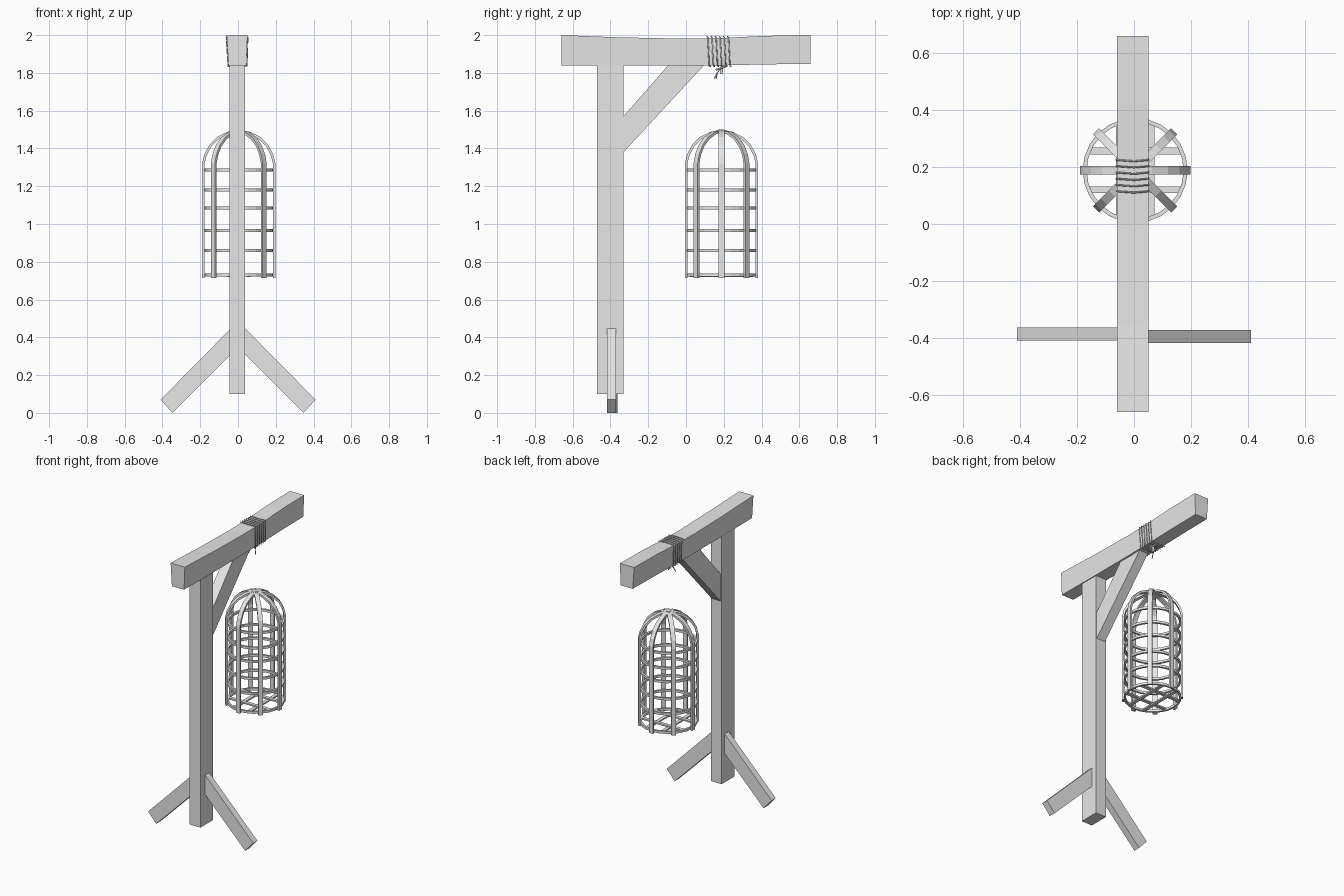
import bpy, bmesh, math
from mathutils import Vector, Matrix

if "Cube" in bpy.data.objects:
    bpy.data.objects.remove(bpy.data.objects["Cube"])

grey = bpy.data.materials.new("plain grey")
grey.use_nodes = True
COLOUR = (0.8, 0.8, 0.8, 1)
grey.diffuse_color = COLOUR
grey.node_tree.nodes["Principled BSDF"].inputs["Base Color"].default_value = COLOUR


def finish(name, bm):
    bmesh.ops.recalc_face_normals(bm, faces=bm.faces)
    mesh = bpy.data.meshes.new(name)
    bm.to_mesh(mesh)
    bm.free()
    mesh.materials.append(grey)
    obj = bpy.data.objects.new(name, mesh)
    bpy.context.collection.objects.link(obj)
    return obj


def loft(name, sections, closed=False):
    """Skin a row of equal-sized point loops, capped unless closed."""
    bm = bmesh.new()
    loops = [[bm.verts.new(p) for p in s] for s in sections]
    n = len(loops[0])
    pairs = list(zip(loops, loops[1:]))
    if closed:
        pairs.append((loops[-1], loops[0]))
    else:
        bm.faces.new(loops[0])
        bm.faces.new(loops[-1])
    for a, b in pairs:
        for i in range(n):
            j = (i + 1) % n
            bm.faces.new((a[i], a[j], b[j], b[i]))
    return finish(name, bm)


def box(name, low, high):
    return loft(name, [[(low[0], low[1], z), (high[0], low[1], z),
                        (high[0], high[1], z), (low[0], high[1], z)]
                       for z in (low[2], high[2])])


def tube(name, points, radius, cyclic=False):
    curve = bpy.data.curves.new(name, "CURVE")
    curve.dimensions = "3D"
    curve.bevel_depth = radius
    curve.bevel_resolution = 1
    curve.use_fill_caps = True
    spline = curve.splines.new("POLY")
    spline.points.add(len(points) - 1)
    for p, co in zip(spline.points, points):
        p.co = (*co, 1)
    spline.use_cyclic_u = cyclic
    curve.materials.append(grey)
    obj = bpy.data.objects.new(name, curve)
    bpy.context.collection.objects.link(obj)


# Upright post
box("post", (-0.045, -0.47, 0.1), (0.038, -0.33, 1.845))

# Top beam, slightly sagging and narrower underneath
BEAM = [(-0.66, 2.0, 1.84), (-0.35, 1.988, 1.838), (0.0, 1.981, 1.838),
        (0.2, 1.985, 1.84), (0.42, 1.996, 1.845), (0.66, 2.0, 1.848)]
loft("top_beam", [[(-0.05, y, low), (0.044, y, low), (0.05, y, top), (-0.06, y, top)]
                  for y, top, low in BEAM])

# Diagonal brace between post and beam
BRACE = [(-0.34, 1.37), (0.1, 1.845), (-0.09, 1.845), (-0.34, 1.56)]
loft("brace", [[(x, y, z) for y, z in BRACE] for x in (-0.036, 0.032)])

# Splayed feet
LEG = [(0.03, 0.455), (0.41, 0.07), (0.347, 0.0), (0.03, 0.318)]
for name, side, shift in (("left_foot", 1, -0.005), ("right_foot", -1, 0.003)):
    loft(name, [[(side * x, y + shift, z) for x, z in LEG] for y in (-0.412, -0.366)])

# Cage bars: flat strips bent over into a dome
CENTRE = Vector((0.004, 0.188, 0))
OUTER = [(0.194, 0.715), (0.194, 1.32), (0.182, 1.37), (0.155, 1.42),
         (0.115, 1.46), (0.06, 1.488), (0.0, 1.5)]
INNER = [(0.181, 0.715), (0.181, 1.32), (0.169, 1.365), (0.145, 1.41),
         (0.107, 1.448), (0.056, 1.475), (0.0, 1.486)]
for k in range(8):
    spin = Matrix.Rotation(k * math.pi / 4, 3, "Z")
    loft(f"cage_bar_{k + 1}",
         [[CENTRE + spin @ Vector((r, s * 0.015, z))
           for r, z, s in ((*o, -1), (*o, 1), (*i, 1), (*i, -1))]
          for o, i in zip(OUTER, INNER)])

# Cage hoops
for k, z in enumerate((0.73, 0.86, 0.965, 1.085, 1.18, 1.285)):
    sections = []
    for step in range(24):
        spin = Matrix.Rotation(step * math.tau / 24, 3, "Z")
        sections.append([CENTRE + spin @ Vector((r, 0, z + h)) for r, h in
                         ((0.17, -0.008), (0.184, -0.008), (0.184, 0.008), (0.17, 0.008))])
    loft(f"cage_hoop_{k + 1}", sections, closed=True)

# Cage floor slats, crossing each other
for side in (-1, 1):
    name = "first" if side < 0 else "second"
    y = CENTRE.y + side * 0.068
    x = CENTRE.x + side * 0.056
    box(f"{name}_cross_slat", (CENTRE.x - 0.162, y - 0.012, 0.728),
        (CENTRE.x + 0.162, y + 0.012, 0.738))
    box(f"{name}_long_slat", (x - 0.012, CENTRE.y - 0.166, 0.72),
        (x + 0.012, CENTRE.y + 0.166, 0.73))

# Rope wound round the beam
rope = []
for k in range(6):
    y = 0.115 + k * 0.022
    rope += [(-0.063, y, 1.99), (0.0, y - 0.005, 1.992), (0.053, y, 1.989),
             (0.048, y + 0.008, 1.836), (-0.053, y + 0.014, 1.834)]
tube("rope_winding", rope, 0.003)

# Knot and loose strands under the beam
tube("knot_stem", [(0.0, 0.19, 1.845), (0.0, 0.187, 1.795)], 0.008)
tube("knot_loop", [(0.022 * math.cos(a), 0.185 + 0.025 * math.sin(a), 1.825 + 0.008 * math.sin(a))
                   for a in (i * math.tau / 10 for i in range(10))], 0.005, True)
for k, x in enumerate((-0.012, 0.012)):
    tube(f"loose_strand_{k + 1}",
         [(x, 0.19, 1.83), (x * 1.5, 0.165, 1.8), (x * 2, 0.15 + k * 0.01, 1.77)], 0.003)
